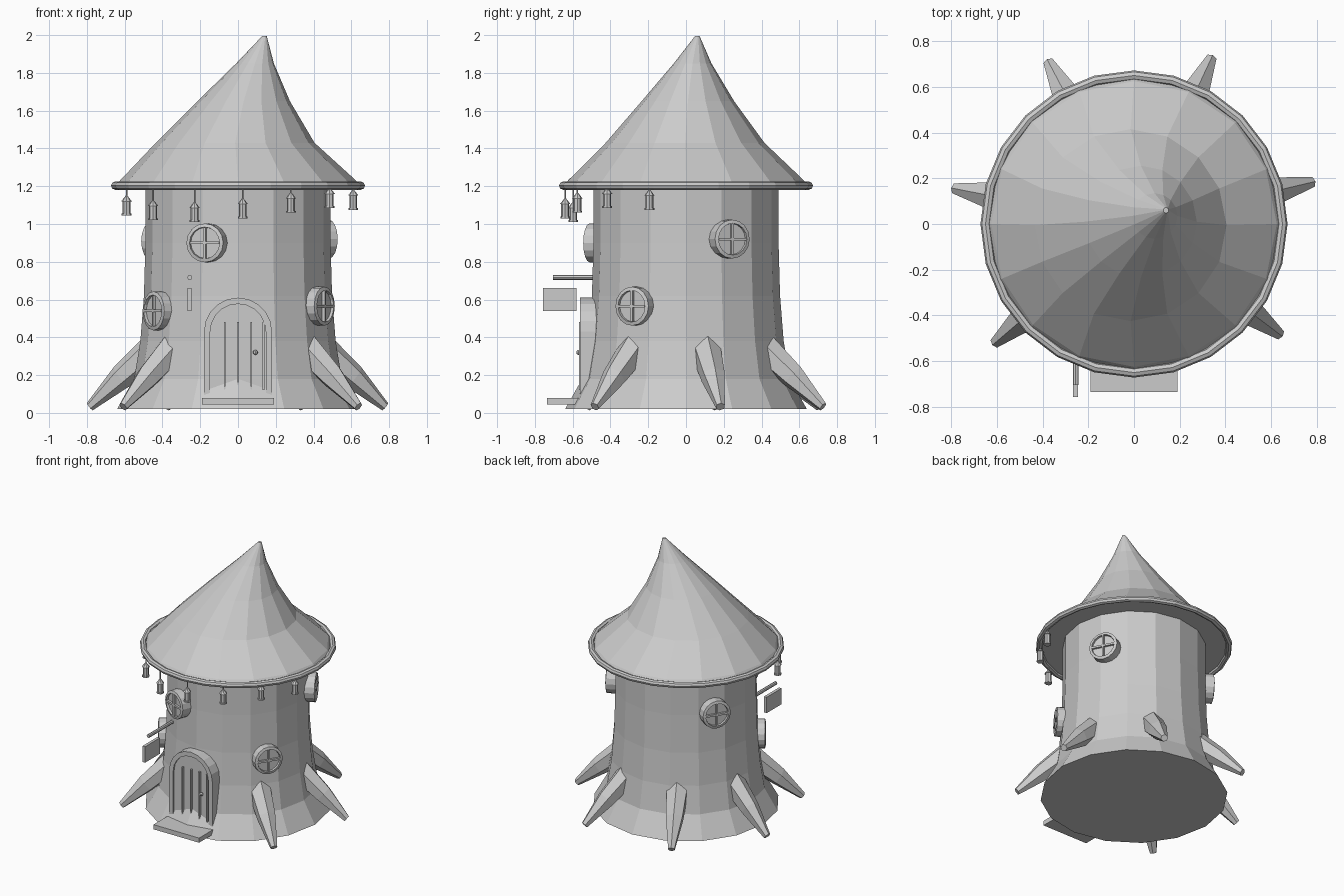
import bpy, bmesh, math
from math import cos, sin, pi, radians
from mathutils import Matrix, Vector

if "Cube" in bpy.data.objects:
    bpy.data.objects.remove(bpy.data.objects["Cube"])


def loft(name, rings, mat=None):
    """Skin a list of equal-length closed rings and cap both ends."""
    bm = bmesh.new()
    vs = [[bm.verts.new(p) for p in r] for r in rings]
    n = len(vs[0])
    for a, b in zip(vs, vs[1:]):
        for i in range(n):
            j = (i + 1) % n
            bm.faces.new((a[i], a[j], b[j], b[i]))
    bm.faces.new(vs[0][::-1])
    bm.faces.new(vs[-1])
    bmesh.ops.recalc_face_normals(bm, faces=bm.faces)
    me = bpy.data.meshes.new(name)
    bm.to_mesh(me)
    bm.free()
    ob = bpy.data.objects.new(name, me)
    bpy.context.collection.objects.link(ob)
    if mat:
        ob.matrix_world = mat
    return ob


def circle(r, z, n, cx=0, cy=0):
    return [(cx + r * cos(2 * pi * i / n), cy + r * sin(2 * pi * i / n), z) for i in range(n)]


def lathe(name, profile, n, mat=None):
    return loft(name, [circle(r, z, n) for r, z in profile], mat)


def box(name, lo, hi, mat=None):
    (x0, y0, z0), (x1, y1, z1) = lo, hi
    return loft(name, [[(x0, y0, z), (x1, y0, z), (x1, y1, z), (x0, y1, z)] for z in (z0, z1)], mat)


# Trunk with flared foot
lathe("trunk", [(.64, .02), (.55, .18), (.517, .38), (.498, .62), (.49, .9), (.49, 1.2)], 16)

# Leaning pointed roof: z, radius, centre x, centre y
roof = [(1.2, .645, 0, 0), (1.23, .625, 0, 0), (1.43, .42, -.015, -.005), (1.65, .245, .03, .01),
        (1.85, .1, .09, .035), (1.995, .012, .14, .06)]
loft("roof", [circle(r, z, 16, x, y) for z, r, x, y in roof])

# Eave ring
bpy.ops.mesh.primitive_torus_add(major_radius=.65, minor_radius=.022, major_segments=24,
                                 minor_segments=8, location=(0, 0, 1.203))
bpy.context.object.name = "eave_ring"

# Six roots: tapering hexagonal spikes
for k, (tx, ty) in enumerate([(.81, .19), (.345, .74), (-.38, .72), (-.81, .16), (-.62, -.53), (.66, -.5)]):
    u = Vector((tx, ty, 0)).normalized()
    v = Vector((-u.y, u.x, 0))
    n = u * .62 + Vector((0, 0, .78))
    rings = []
    for d, z, r in [(.45, .345, .083), (.63, .19, .066), (.8, .033, .025)]:
        c = u * d + Vector((0, 0, z))
        rings.append([c + n * r * cos(i * pi / 3) + v * r * sin(i * pi / 3) for i in range(6)])
    loft(f"root_{k}", rings)


# Door: arched frame with recessed panel, bars, knob, step
def arch(w, y, z0=.06, zs=.43, n=10):
    pts = [(w * cos(pi * i / n), y, zs + w * sin(pi * i / n)) for i in range(n + 1)]
    return [(w, y, z0)] + pts + [(-w, y, z0)]


loft("door", [arch(.18, -.44), arch(.18, -.562), arch(.147, -.562), arch(.147, -.55)])
for k, x in enumerate((-.07, 0, .07, .135)):
    box(f"door_bar_{k}", (x - .005, -.567, .12), (x + .005, -.54, .48))
bpy.ops.mesh.primitive_uv_sphere_add(segments=8, ring_count=6, radius=.013, location=(.092, -.568, .32))
bpy.context.object.name = "door_knob"
box("door_step", (-.19, -.735, .045), (.19, -.56, .08))

# Round windows: angle, height
for k, (a, z) in enumerate([(-109, .9), (-32, .565), (27, .92), (-146, .54), (148, .91)]):
    spin = Matrix.Translation((0, 0, z)) @ Matrix.Rotation(radians(a), 4, 'Z')
    out = spin @ Matrix.Rotation(pi / 2, 4, 'Y')
    lathe(f"window_{k}", [(.103, .44), (.103, .54), (.084, .545), (.082, .53)], 16, out)
    box(f"window_upright_{k}", (.52, -.007, -.082), (.546, .007, .082), spin)
    box(f"window_crossbar_{k}", (.52, -.082, -.007), (.546, .082, .007), spin)

# Hanging sign at the left of the door
lathe("sign_pole", [(.013, .42), (.013, .705)], 8,
      Matrix.Translation((-.255, 0, .717)) @ Matrix.Rotation(pi / 2, 4, 'X'))
box("sign_board", (-.267, -.757, .54), (-.245, -.58, .66))

# Lanterns under the front eave: x, bottom height
for k, (x, z) in enumerate([(-.59, 1.045), (-.45, 1.02), (-.23, 1.01), (.025, 1.03),
                            (.28, 1.06), (.485, 1.085), (.61, 1.075)]):
    pos = Matrix.Translation((x, -math.sqrt(.64 ** 2 - x * x), z))
    lathe(f"lantern_{k}", [(.026, 0), (.026, .01), (.021, .01), (.021, .075), (.028, .075), (.005, .105)], 8, pos)
    lathe(f"lantern_cord_{k}", [(.004, .1), (.004, 1.2 - z)], 6, pos)
